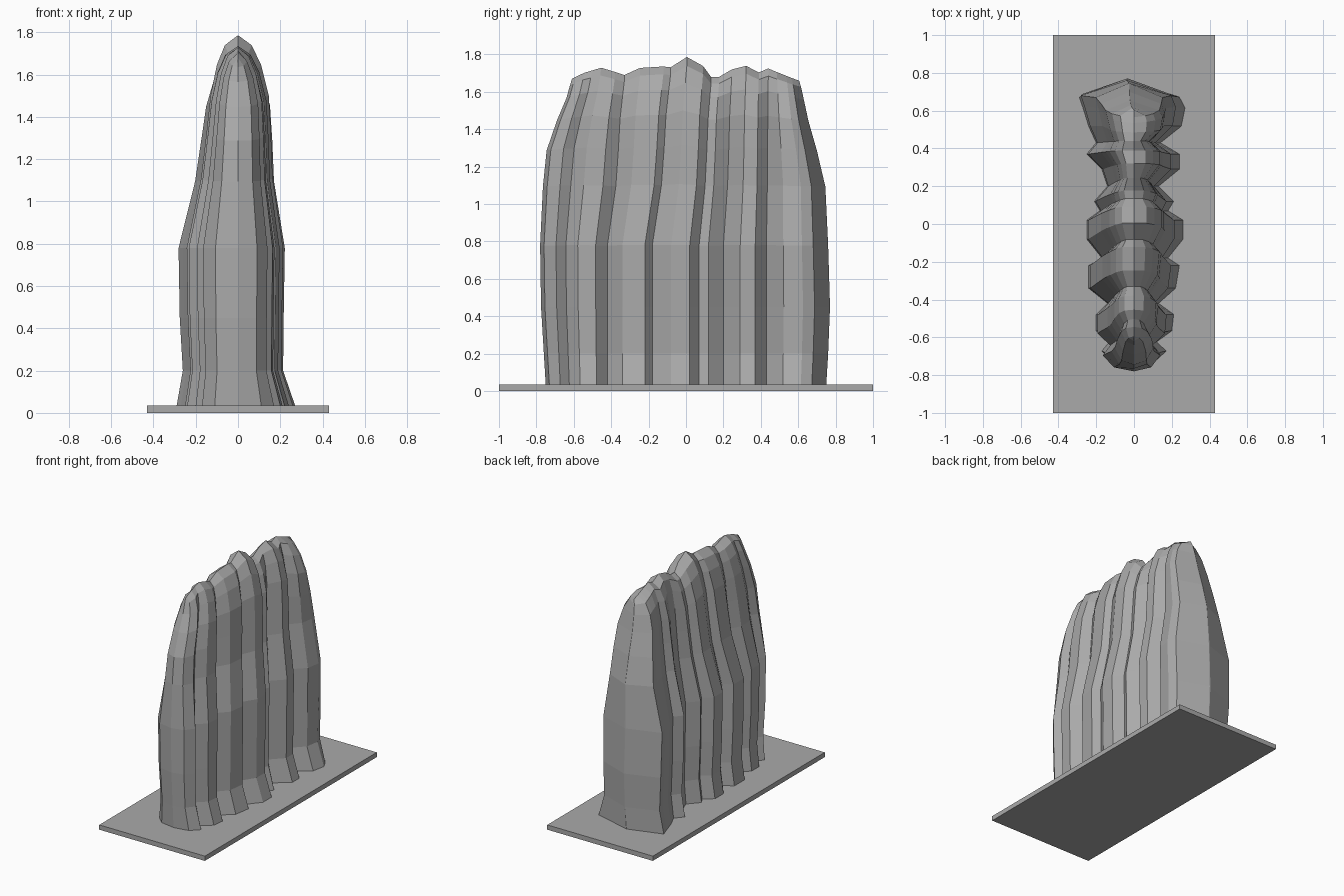
import bpy
import bmesh

cube = bpy.data.objects.get("Cube")
if cube:
    bpy.data.objects.remove(cube)

stone = bpy.data.materials.new("stone grey")
stone.use_nodes = True
stone.diffuse_color = (0.4, 0.4, 0.4, 1)
stone.node_tree.nodes["Principled BSDF"].inputs["Base Color"].default_value = stone.diffuse_color


def interp(value, points):
    """Piecewise linear lookup in a list of (key, result) pairs."""
    if value <= points[0][0]:
        return points[0][1]
    for (a, fa), (b, fb) in zip(points, points[1:]):
        if value <= b:
            return fa + (fb - fa) * (value - a) / (b - a)
    return points[-1][1]


def finish(bm, name):
    bmesh.ops.recalc_face_normals(bm, faces=bm.faces)
    mesh = bpy.data.meshes.new(name)
    bm.to_mesh(mesh)
    bm.free()
    mesh.materials.append(stone)
    obj = bpy.data.objects.new(name, mesh)
    bpy.context.collection.objects.link(obj)
    return obj


# Flat base slab
PLATE = 0.035
bm = bmesh.new()
bmesh.ops.create_cube(bm, size=1)
for v in bm.verts:
    v.co = (v.co.x * 0.86, v.co.y * 2, (v.co.z + 0.5) * PLATE)
finish(bm, "base_slab")

# Fluted plan outline: y, left-hand x, right-hand x
outline = [
    (-.76, 0, 0), (-.74, -.11, .11), (-.68, -.17, .17), (-.63, -.13, .12),
    (-.57, -.20, .20), (-.48, -.20, .21), (-.42, -.14, .13), (-.34, -.24, .22),
    (-.22, -.24, .24), (-.18, -.17, .18), (-.08, -.25, .26), (.02, -.25, .26),
    (.07, -.18, .18), (.12, -.21, .21), (.20, -.14, .13), (.29, -.17, .24),
    (.37, -.25, .24), (.43, -.20, .14), (.52, -.24, .25), (.62, -.27, .27),
    (.68, -.29, .24), (.76, -.04, -.04)]

# Height levels: z, left scale, right scale, sway, front y, back y
levels = [
    (PLATE, 1, 1, 0, -.75, .75), (.2, .9, .79, 0, -.76, .76),
    (.45, .95, .8, 0, -.775, .77), (.78, .97, .82, 0, -.78, .76),
    (1.1, .7, .63, .5, -.765, .745), (1.3, .6, .6, .65, -.745, .70),
    (1.47, .52, .56, .75, -.69, .655), (1.6, .4, .42, .9, -.64, .63),
    (1.68, .25, .25, 1, -.62, .615), (1.72, 0, 0, 1, -.61, .605)]

# Wavy ridge line: y, z
crest = [
    (-.61, 1.67), (-.55, 1.7), (-.45, 1.73), (-.33, 1.69), (-.26, 1.725),
    (-.14, 1.75), (-.1, 1.72), (.01, 1.79), (.07, 1.77), (.13, 1.68),
    (.2, 1.68), (.29, 1.76), (.38, 1.7), (.44, 1.725), (.5, 1.7), (.6, 1.66)]


def sway(y, amount, front, back):
    return y + interp(y, [(-.76, front + .76), (-.42, .09 * amount), (-.2, .1 * amount),
                          (.03, .07 * amount), (.43, .01 * amount), (.76, back - .76)])


top_z, _, _, top_amount, top_front, top_back = levels[-1]
bm = bmesh.new()
rings = []
for z, left, right, amount, front, back in levels:
    sides = ([], [])
    for y0, xl, xr in outline:
        y = sway(y0, amount, front, back)
        rise = interp(sway(y0, top_amount, top_front, top_back), crest) - top_z
        height = z + rise * (z / top_z) ** 5
        sides[0].append(bm.verts.new((xl * left, y, height)))
        sides[1].append(bm.verts.new((xr * right, y, height)))
    rings.append(sides[1] + sides[0][::-1])

# Skin between the levels, closed underneath and pinched along the ridge
for lower, upper in zip(rings, rings[1:]):
    for i in range(len(lower)):
        j = (i + 1) % len(lower)
        bm.faces.new((lower[i], lower[j], upper[j], upper[i]))
bm.faces.new(rings[0])
bmesh.ops.remove_doubles(bm, verts=bm.verts, dist=0.0005)
finish(bm, "fluted_body")
